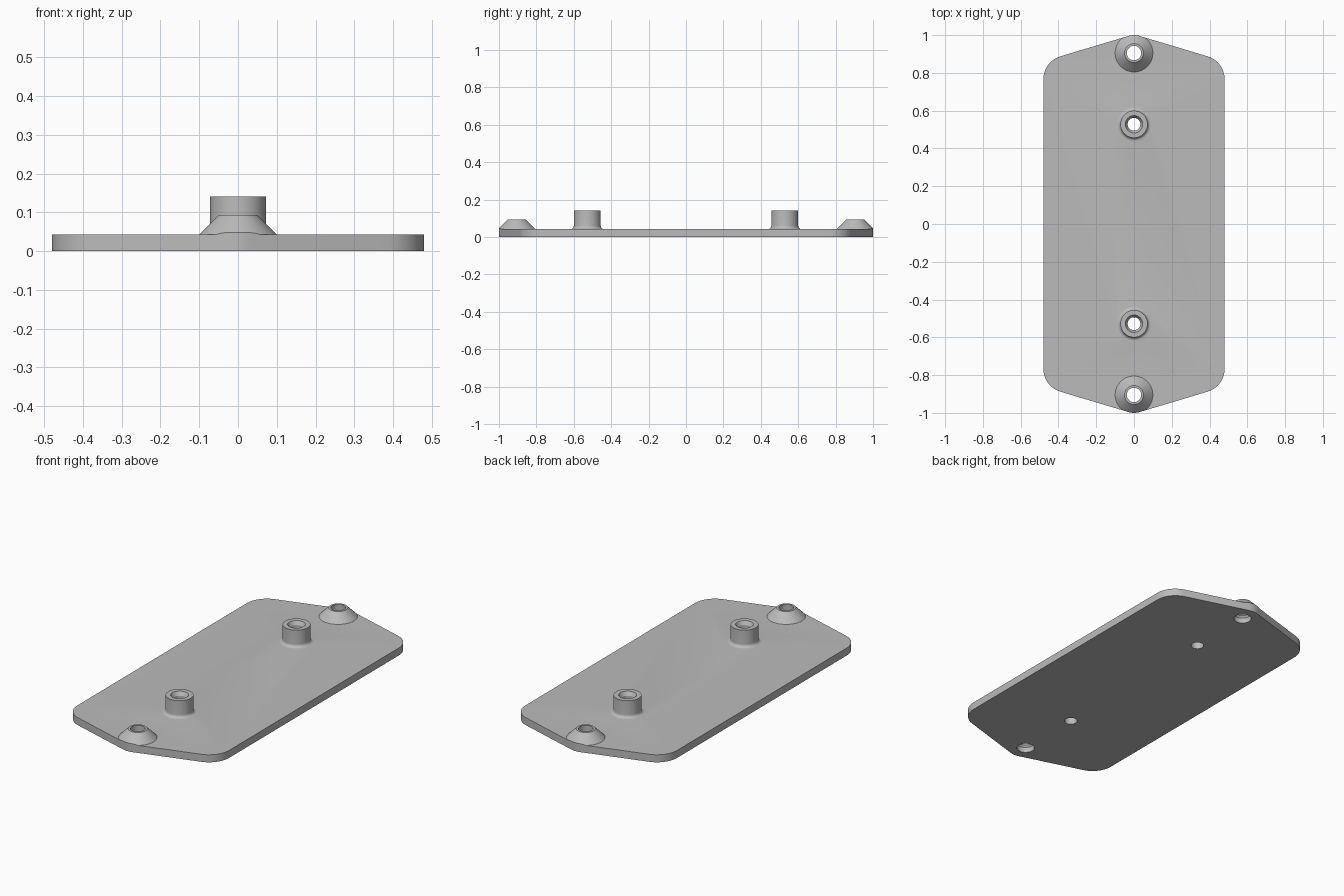
import bpy, bmesh
from math import cos, sin, pi, radians, atan

if "Cube" in bpy.data.objects:
    bpy.data.objects.remove(bpy.data.objects["Cube"])

T = 0.043          # plate thickness
SEG = 64           # sides of round parts
POST_Y, CONE_Y = 0.528, 0.905

grey = bpy.data.materials.new("plain grey")
grey.use_nodes = True
colour = (0.5, 0.5, 0.5, 1)
grey.diffuse_color = colour
grey.node_tree.nodes["Principled BSDF"].inputs["Base Color"].default_value = colour


def loft(name, rings):
    """Solid skinned through matching rings of points, capped at both ends."""
    bm = bmesh.new()
    loops = [[bm.verts.new(p) for p in ring] for ring in rings]
    n = len(loops[0])
    for a, b in zip(loops, loops[1:]):
        for i in range(n):
            j = (i + 1) % n
            bm.faces.new((a[i], a[j], b[j], b[i]))
    bm.faces.new(loops[0][::-1])
    bm.faces.new(loops[-1])
    bmesh.ops.recalc_face_normals(bm, faces=bm.faces)
    mesh = bpy.data.meshes.new(name)
    bm.to_mesh(mesh)
    bm.free()
    mesh.materials.append(grey)
    obj = bpy.data.objects.new(name, mesh)
    bpy.context.collection.objects.link(obj)
    return obj


def turned(name, profile, y):
    """Solid of revolution about a vertical axis at (0, y)."""
    angles = [2 * pi * i / SEG for i in range(SEG)]
    return loft(name, [[(r * cos(a), y + r * sin(a), z) for a in angles]
                       for r, z in profile])


def combine(target, tool, operation):
    """Apply a boolean and discard the tool."""
    tool.hide_render = True
    mod = target.modifiers.new(operation, 'BOOLEAN')
    mod.operation, mod.solver, mod.object = operation, 'EXACT', tool
    bpy.context.view_layer.objects.active = target
    bpy.ops.object.modifier_apply(modifier=mod.name)
    bpy.data.objects.remove(tool)


def arc(cx, cy, r, start, end, steps):
    return [(cx + r * cos(start + (end - start) * i / steps),
             cy + r * sin(start + (end - start) * i / steps)) for i in range(steps + 1)]


# Oversize slab that is trimmed to the outline later
square = [(-1.2, -1.2), (1.2, -1.2), (1.2, 1.2), (-1.2, 1.2)]
plate = loft("mounting_plate", [[(x, y, z) for x, y in square] for z in (0, T)])

# Raised bosses: filleted posts and shallow cones
fillet = 0.018
post = [(0.072 + fillet, T / 2)]
post += [(r, z) for r, z in arc(0.072 + fillet, T + fillet, fillet, 1.5 * pi, pi, 8)]
post += [(0.072, 0.141)]
cone = [(0.12, T - 0.02), (0.05, 0.093)]
for side in (-1, 1):
    combine(plate, turned("post", post, side * POST_Y), 'UNION')
    combine(plate, turned("cone", cone, side * CONE_Y), 'UNION')

# Outline: straight sides, rounded shoulders, sloping ends with rounded tips
slope = pi / 2 - atan(0.305)
quarter = arc(0.353, 0.766, 0.127, 0, slope, 12) + arc(0, 0.9, 0.1, slope, pi / 2, 4)
half = quarter + [(-x, y) for x, y in quarter[-2::-1]]
outline = half + [(-x, -y) for x, y in half]
combine(plate, loft("outline", [[(x, y, z) for x, y in outline] for z in (-0.1, 0.3)]),
        'INTERSECT')

# Through holes: chamfered mouth on posts, wider recess beneath cones
post_hole = [(0.034, -0.05), (0.034, 0.12), (0.046, 0.141), (0.058, 0.162)]
cone_hole = [(0.047, -0.05), (0.047, 0.03), (0.038, 0.04), (0.038, 0.15)]
for side in (-1, 1):
    combine(plate, turned("post_hole", post_hole, side * POST_Y), 'DIFFERENCE')
    combine(plate, turned("cone_hole", cone_hole, side * CONE_Y), 'DIFFERENCE')

# Smooth curved walls, keep crisp edges
bpy.ops.object.select_all(action='DESELECT')
plate.select_set(True)
bpy.context.view_layer.objects.active = plate
bpy.ops.object.shade_smooth_by_angle(angle=radians(25))
